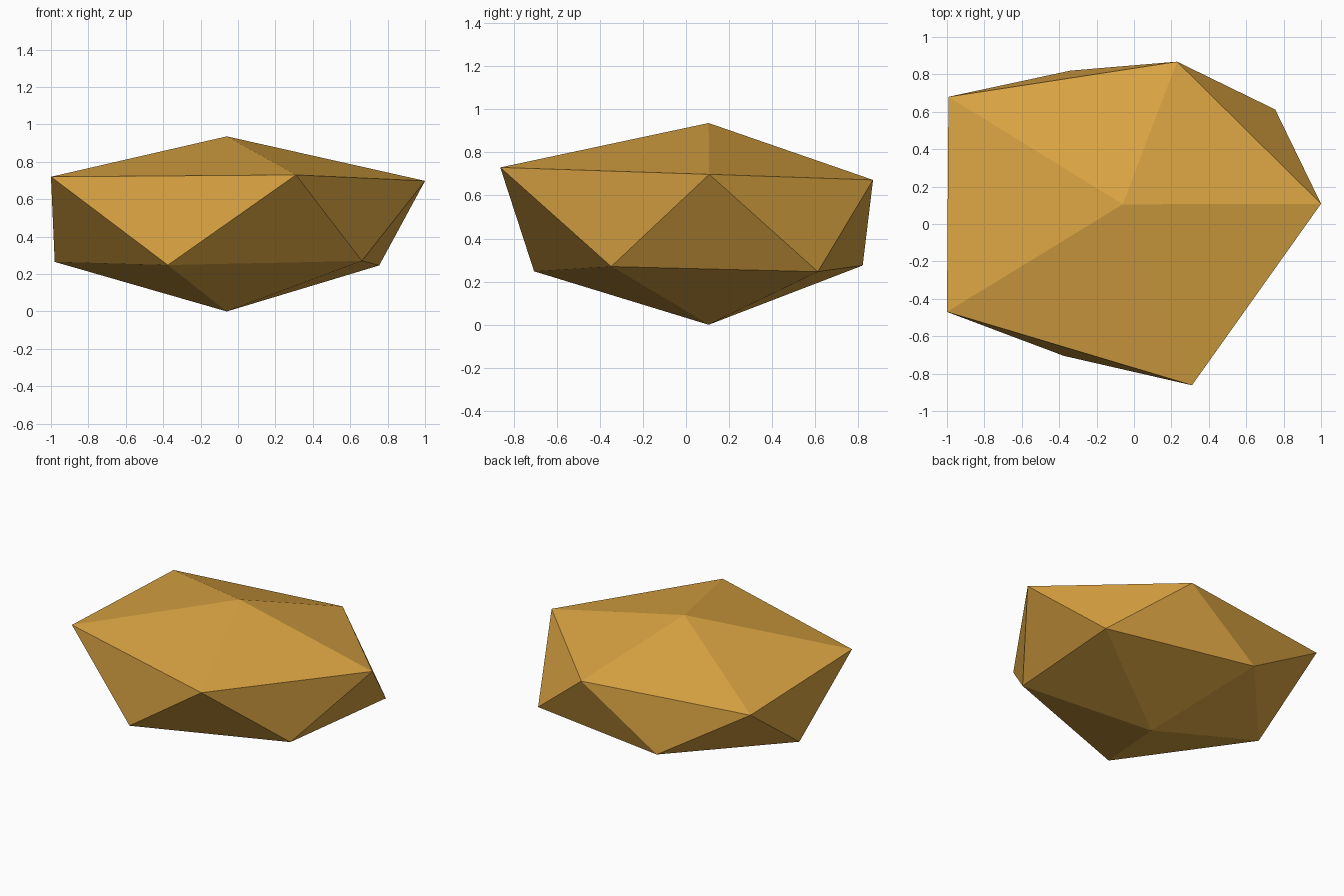
import bpy, bmesh

if "Cube" in bpy.data.objects:
    bpy.data.objects.remove(bpy.data.objects["Cube"])

# Faceted rock: two staggered five-point rings closed by a top and a bottom point
top = (-0.06, 0.105, 0.936)
bottom = (-0.06, 0.105, 0.0)
upper_ring = [(-1.0, -0.47, 0.72), (0.31, -0.862, 0.73), (1.0, 0.108, 0.698),
              (0.23, 0.868, 0.672), (-0.992, 0.68, 0.68)]
lower_ring = [(-0.375, -0.705, 0.248), (0.662, -0.347, 0.27), (0.755, 0.612, 0.246),
              (-0.34, 0.82, 0.275), (-0.98, 0.104, 0.265)]

bm = bmesh.new()
apex, base = bm.verts.new(top), bm.verts.new(bottom)
up = [bm.verts.new(p) for p in upper_ring]
low = [bm.verts.new(p) for p in lower_ring]

# Each step makes one cap face, two side faces and one underside face
for i in range(5):
    j = (i + 1) % 5
    for tri in ((apex, up[i], up[j]), (up[i], low[i], up[j]),
                (low[i], low[j], up[j]), (base, low[j], low[i])):
        bm.faces.new(tri)
bmesh.ops.recalc_face_normals(bm, faces=bm.faces)

mesh = bpy.data.meshes.new("rock")
bm.to_mesh(mesh)
bm.free()

# One flat amber colour
amber = bpy.data.materials.new("amber")
amber.diffuse_color = (0.70, 0.37, 0.055, 1.0)
amber.use_nodes = True
amber.node_tree.nodes["Principled BSDF"].inputs["Base Color"].default_value = amber.diffuse_color
mesh.materials.append(amber)
bpy.context.collection.objects.link(bpy.data.objects.new("rock", mesh))
